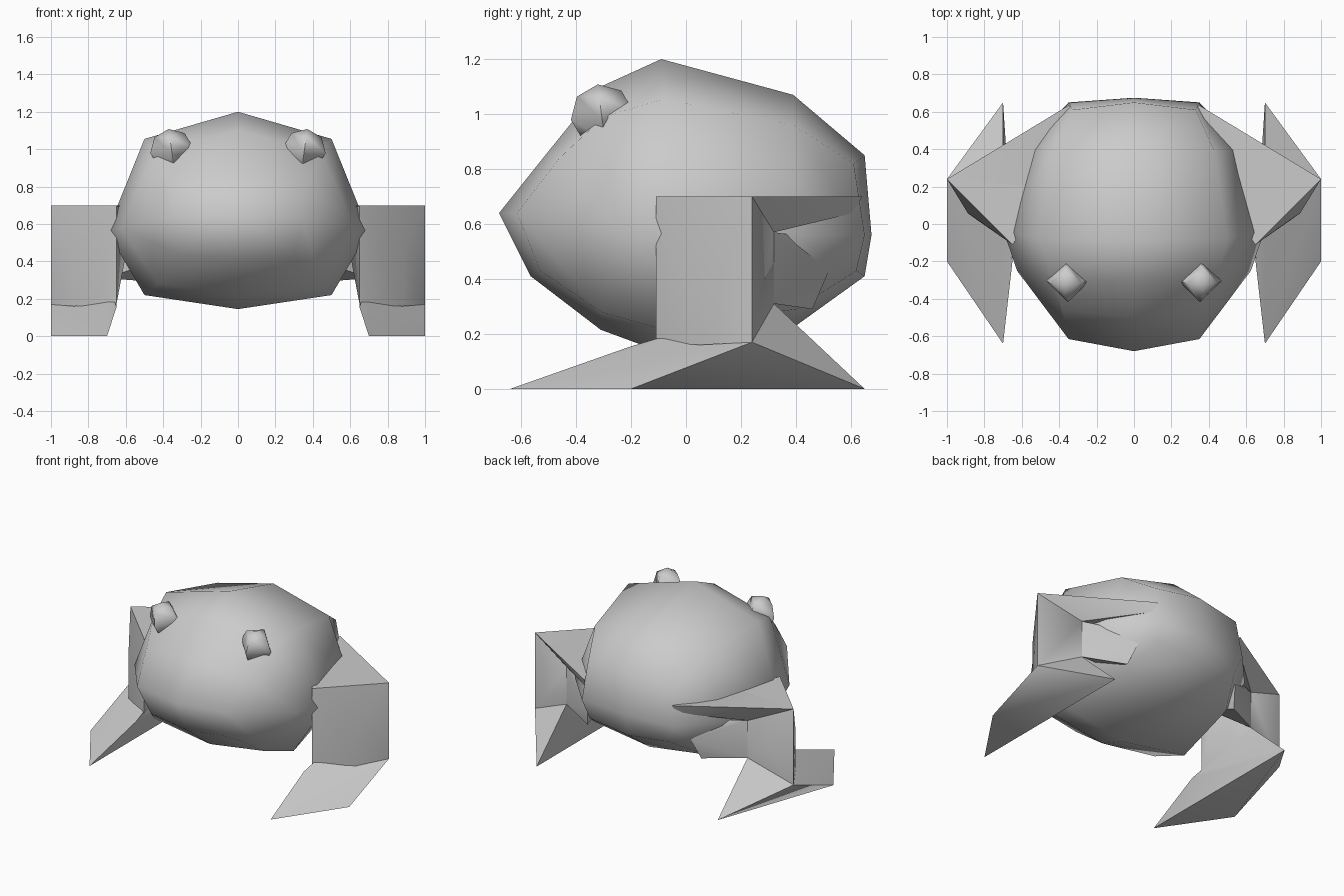
import bpy, bmesh, math
from mathutils import Vector

if "Cube" in bpy.data.objects:
    bpy.data.objects.remove(bpy.data.objects["Cube"])

GREY = (0.6, 0.6, 0.6, 1)
mat = bpy.data.materials.new("plain grey")
mat.use_nodes = True
mat.diffuse_color = GREY
mat.node_tree.nodes["Principled BSDF"].inputs["Base Color"].default_value = GREY


def finish(name, bm, angle):
    bmesh.ops.recalc_face_normals(bm, faces=bm.faces)
    mesh = bpy.data.meshes.new(name)
    bm.to_mesh(mesh)
    bm.free()
    mesh.materials.append(mat)
    ob = bpy.data.objects.new(name, mesh)
    bpy.context.collection.objects.link(ob)
    bpy.ops.object.select_all(action="DESELECT")
    ob.select_set(True)
    bpy.context.view_layer.objects.active = ob
    bpy.ops.object.shade_smooth_by_angle(angle=math.radians(angle))
    return ob


def hull(bm, points):
    """Add a closed convex solid around the points."""
    verts = [bm.verts.new(p) for p in points]
    res = bmesh.ops.convex_hull(bm, input=verts)
    spare = {g for g in res["geom_interior"] + res["geom_unused"]
             if isinstance(g, bmesh.types.BMVert)}
    bmesh.ops.delete(bm, geom=list(spare), context="VERTS")


# Body: eight-sided rings from nose to rear, each given as
# top, upper side, side, lower side, bottom
stations = [
    [(0, -.5, .865), (.38, -.46, .84), (.35, -.615, .64), (.3, -.53, .43), (0, -.565, .41)],
    [(0, -.31, 1.1), (.44, -.3, .99), (.625, -.25, .58), (.43, -.31, .28), (0, -.31, .215)],
    [(0, -.09, 1.2), (.5, -.08, 1.055), (.7, -.03, .56), (.5, -.1, .22), (0, -.12, .145)],
    [(0, .39, 1.07), (.43, .39, .96), (.58, .4, .56), (.42, .4, .29), (0, .4, .23)],
    [(0, .65, .85), (.33, .61, .82), (.35, .65, .56), (.31, .62, .43), (0, .65, .41)],
]
bm = bmesh.new()
rings = []
for half in stations:
    ring = half + [(-x, y, z) for x, y, z in half[3:0:-1]]
    rings.append([bm.verts.new(p) for p in ring])
n = len(rings[0])
for a, b in zip(rings, rings[1:]):
    for i in range(n):
        bm.faces.new((a[i], a[(i + 1) % n], b[(i + 1) % n], b[i]))
for ring, tip in ((rings[0], (0, -.68, .64)), (rings[-1], (0, .675, .56))):
    pole = bm.verts.new(tip)
    for i in range(n):
        bm.faces.new((ring[i], ring[(i + 1) % n], pole))
finish("body", bm, 75)

# Corners shared by the leg pieces
knee, hip = (1, .24, .7), (.65, -.11, .7)
ankle_out, ankle_in = (1, .24, .17), (.65, -.11, .17)
back_high, back_low = (.7, .32, .57), (.7, .32, .31)
pieces = {
    "shin": [knee, hip, ankle_out, ankle_in, back_high, back_low,
             (.89, .06, .45), (.88, .05, .16), (.55, .2, .7)],
    "thigh": [knee, hip, back_high, (.34, .64, .7), (.35, .61, .64), (.4, .2, .65)],
    "lower_thigh": [back_high, back_low, (.53, .39, .56), (.4, .52, .43),
                    (.44, .46, .29), (.45, .2, .4)],
    "foot": [ankle_out, ankle_in, back_low, (1, -.2, 0), (.7, -.64, 0),
             (.7, .65, 0), (.65, -.2, .155)],
}

for side, s in (("left", 1), ("right", -1)):
    # Leg pieces
    for name, points in pieces.items():
        bm = bmesh.new()
        hull(bm, [(s * x, y, z) for x, y, z in points])
        finish(f"{side}_{name}", bm, 50)
    # Eye
    bm = bmesh.new()
    bmesh.ops.create_uvsphere(bm, u_segments=4, v_segments=4, radius=.115)
    eye = finish(f"{side}_eye", bm, 80)
    eye.location = (s * .355, -.305, .995)
    eye.rotation_euler = (math.radians(8), math.radians(8 * s), 0)
